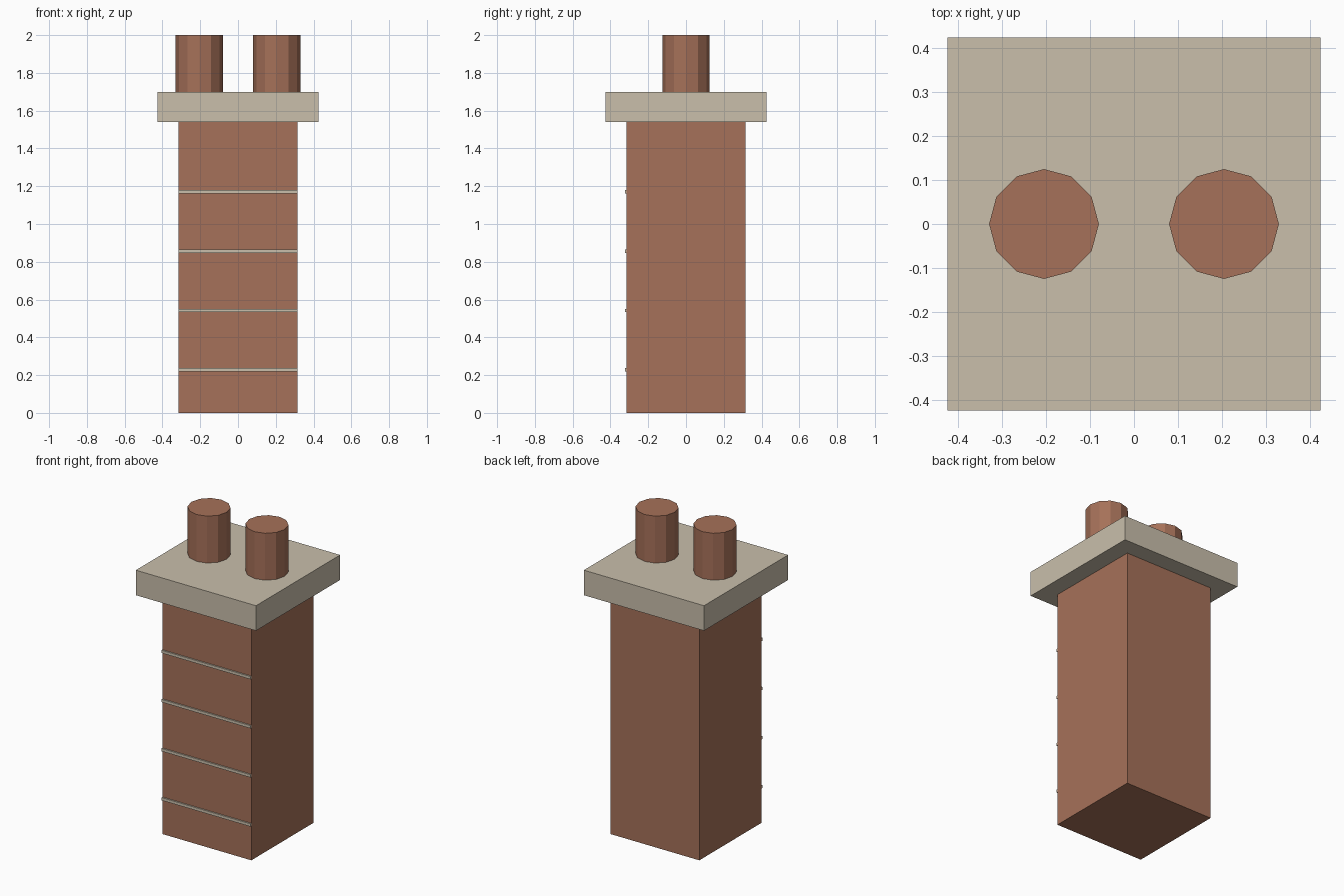
import bpy

cube = bpy.data.objects.get("Cube")
if cube:
    bpy.data.objects.remove(cube, do_unlink=True)


def make_material(name, rgb):
    mat = bpy.data.materials.new(name)
    mat.use_nodes = True
    color = (*rgb, 1.0)
    mat.diffuse_color = color
    mat.node_tree.nodes["Principled BSDF"].inputs["Base Color"].default_value = color
    return mat


def add_box(name, low, high, mat):
    center = [(a + b) / 2 for a, b in zip(low, high)]
    bpy.ops.mesh.primitive_cube_add(size=1, location=center)
    box = bpy.context.object
    box.name = name
    box.scale = [b - a for a, b in zip(low, high)]
    bpy.ops.object.transform_apply(location=False, rotation=False, scale=True)
    box.data.materials.append(mat)
    return box


def add_pot(name, x, bottom, top, mat):
    # A quarter turn has three whole sides, so a corner points along x
    bpy.ops.mesh.primitive_cylinder_add(
        vertices=12, radius=0.125, depth=top - bottom,
        location=(x, 0, (top + bottom) / 2))
    pot = bpy.context.object
    pot.name = name
    pot.data.materials.append(mat)
    return pot


brick = make_material("brick red", (0.38, 0.165, 0.10))
stone = make_material("pale stone", (0.585, 0.52, 0.41))

half = 0.315
cap_half = 0.425
cap_bottom = 1.54
cap_top = 1.70

# Stack and overhanging cap
add_box("chimney_stack", (-half, -half, 0), (half, half, cap_bottom), brick)
add_box("chimney_cap", (-cap_half, -cap_half, cap_bottom),
        (cap_half, cap_half, cap_top), stone)

# Mortar lines across the front
for i in range(4):
    z = 0.228 + i * 0.314
    add_box(f"mortar_line_{i + 1}", (-half, -half - 0.009, z - 0.009),
            (half, -half, z + 0.009), stone)

# Pair of chimney pots
for side, sign in (("left", 1), ("right", -1)):
    add_pot(f"chimney_pot_{side}", sign * 0.205, cap_top, 2.0, brick)
